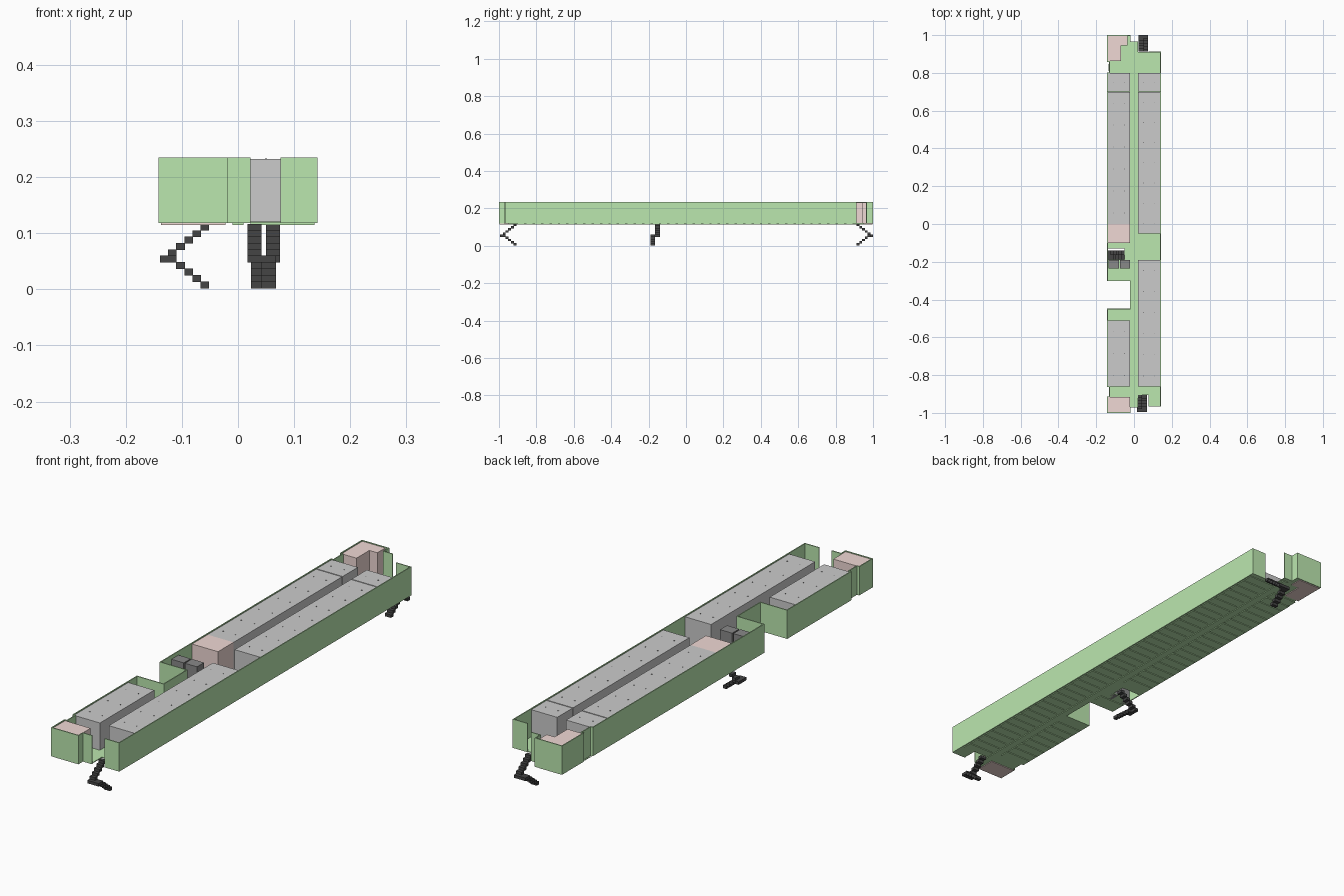
import bpy, bmesh

if "Cube" in bpy.data.objects:
    bpy.data.objects.remove(bpy.data.objects["Cube"])

def mat(name, rgb):
    m = bpy.data.materials.new(name)
    m.diffuse_color = (*rgb, 1)
    m.use_nodes = True
    m.node_tree.nodes["Principled BSDF"].inputs["Base Color"].default_value = m.diffuse_color
    return m

GREEN = mat("green", (0.50, 0.80, 0.43))
GREY = mat("grey", (0.69, 0.69, 0.69))
PINK = mat("pink", (0.87, 0.69, 0.66))
DARK = mat("dark_grey", (0.25, 0.25, 0.25))
BLACK = mat("black", (0.06, 0.06, 0.06))

def boxes(name, items, material):
    """One object from (x0, x1, y0, y1, z0, z1) boxes."""
    bm = bmesh.new()
    for x0, x1, y0, y1, z0, z1 in items:
        vs = bmesh.ops.create_cube(bm, size=1)["verts"]
        for v in vs:
            v.co = ((x0 + x1) / 2 + v.co.x * (x1 - x0),
                    (y0 + y1) / 2 + v.co.y * (y1 - y0),
                    (z0 + z1) / 2 + v.co.z * (z1 - z0))
    me = bpy.data.meshes.new(name)
    bm.to_mesh(me)
    bm.free()
    me.materials.append(material)
    ob = bpy.data.objects.new(name, me)
    bpy.context.collection.objects.link(ob)
    return ob

Z0, Z1, TOP = 0.118, 0.235, 0.232

# Floor plates, leaving openings for the folding arms
floor = [(-.02, .02, -.97, .965), (.02, .14, -.905, .91), (.078, .14, -.965, -.905),
         (-.14, -.02, -1, -.915), (-.13, -.02, -.915, -.86), (-.14, -.02, -.86, -.45),
         (-.14, -.02, -.30, -.187), (-.05, -.02, -.187, -.13), (-.14, -.02, -.13, .80),
         (-.13, -.02, .80, .86), (-.14, -.02, .86, 1)]
boxes("floor", [(*f, Z0, Z0 + .003) for f in floor], GREEN)

# Thin walls following the outline, open at the two end arms
right_path = [(.078, -.965), (.14, -.965), (.14, .91), (.078, .91)]
left_path = [(.02, .965), (-.02, .965), (-.02, .998), (-.14, .998), (-.14, .86),
             (-.13, .86), (-.13, .80), (-.14, .80), (-.14, -.30), (-.02, -.30),
             (-.02, -.45), (-.14, -.45), (-.14, -.86), (-.13, -.86), (-.13, -.915),
             (-.14, -.915), (-.14, -.998), (-.02, -.998), (-.02, -.97), (.02, -.97)]
for name, path in (("right_wall", right_path), ("left_wall", left_path)):
    t = .002
    boxes(name, [(min(a[0], b[0]) - t, max(a[0], b[0]) + t,
                  min(a[1], b[1]) - t, max(a[1], b[1]) + t, Z0, Z1)
                 for a, b in zip(path, path[1:])], GREEN)

# Slats on the underside
slats = []
for i in range(42):
    y = -.945 + i * .045
    if y < .86:
        if y > -.90:
            slats.append((.022, .136, y, y + .037, .115, Z0))
        if y > -.87 and not (-.50 < y < -.29 or -.23 < y < -.12) and y < .81:
            slats.append((-.136, -.022, y, y + .037, .115, Z0))
slats.append((-.010, .010, -.95, .95, .115, Z0))
boxes("underside_slats", slats, GREEN)

# Long grey cases
L, R = (-.137, -.02), (.02, .137)
cases = [(*L, -.86, -.51), (*L, 0, .698), (*L, .702, .80),
         (*R, -.86, -.19), (*R, -.05, .698), (*R, .702, .80)]
boxes("long_cases", [(*c, Z0 + .003, TOP) for c in cases], GREY)

# Small studs on the case lids
studs = []
for x0, x1, y0, y1 in cases:
    n = max(1, round((y1 - y0) / .11))
    for i in range(n):
        y = y0 + (i + .5) * (y1 - y0) / n
        for x in (x0 + .03, x1 - .03):
            studs.append((x - .002, x + .002, y - .002, y + .002, TOP, TOP + .001))
boxes("lid_studs", studs, DARK)

# Pink units at both ends and in the middle
boxes("front_unit", [(-.137, -.022, -.996, -.917, .115, TOP)], PINK)
boxes("middle_unit", [(-.137, -.02, -.10, 0, Z0 + .003, TOP)], PINK)
boxes("rear_unit", [(-.137, -.07, .862, .996, .115, TOP),
                    (-.07, -.034, .945, .996, .115, TOP)], PINK)

# Dark pair of small blocks
boxes("small_blocks", [(-.135, -.08, -.235, -.19, Z0, .222),
                       (-.075, -.02, -.235, -.19, Z0, .222)], DARK)

# Stepped folding arms: upper and lower halves side by side
def arm(name, axis, start, sign, upper, lower):
    items = []
    steps = [(i, .1105 - i * .0113, upper) for i in range(6)]
    steps += [(5, .054, lower)]
    steps += [(4 - i, .054 - i * .0116, lower) for i in range(5)]
    for k, z, (w0, w1) in steps:
        c = start + sign * .0145 * k
        u = (c - .0077, c + .0077)
        w = (w0, w1)
        z0 = max(0, z - .006)
        items.append((*u, *w, z0, z + .006) if axis == "x" else (*w, *u, z0, z + .006))
    boxes(name, items, BLACK)

arm("front_arm", "y", -.914, -1, (.017, .042), (.042, .068))
arm("rear_arm", "y", .920, 1, (.050, .075), (.023, .050))
arm("side_arm", "x", -.059, -1, (-.165, -.140), (-.190, -.165))
